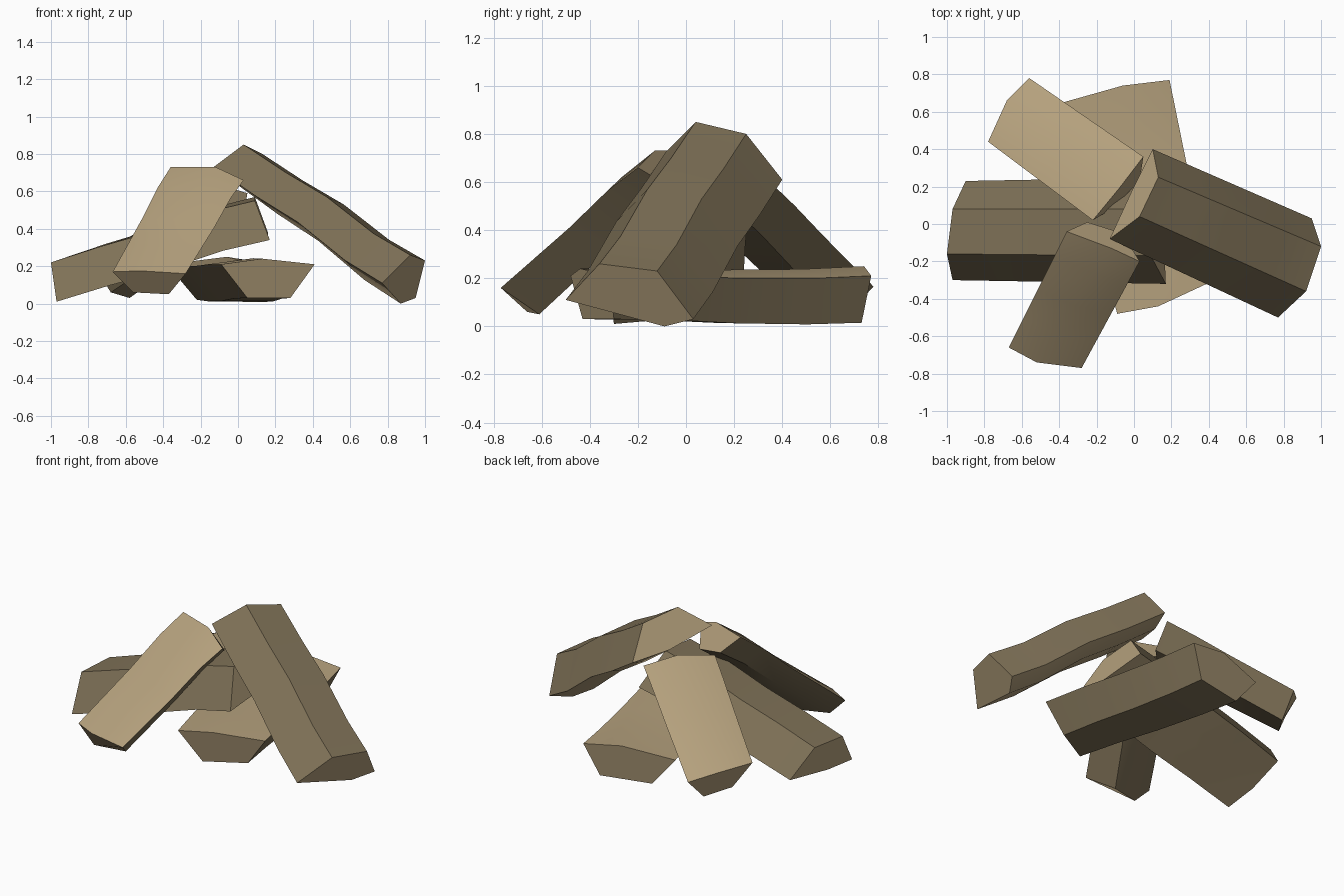
import bpy, bmesh, math
from mathutils import Vector

if "Cube" in bpy.data.objects:
    bpy.data.objects.remove(bpy.data.objects["Cube"])


def material(name, color):
    mat = bpy.data.materials.new(name)
    mat.diffuse_color = color
    mat.use_nodes = True
    mat.node_tree.nodes["Principled BSDF"].inputs["Base Color"].default_value = mat.diffuse_color
    return mat


bark = material("bark", (0.21, 0.165, 0.095, 1))
split = material("split_wood", (0.46, 0.355, 0.205, 1))
RINGS = (0, 0.25, 0.5, 0.78, 1)


def log(name, start, end, lift, cut_sides):
    """Split log: five-sided ends joined by rings with a small lift each.
    cut_sides are the sides of bare split wood, the rest is bark."""
    bm = bmesh.new()
    rings = []
    for t, dz in zip(RINGS, (0, *lift, 0)):
        rings.append([bm.verts.new(Vector(a).lerp(Vector(b), t) + Vector((0, 0, dz)))
                      for a, b in zip(start, end)])
    n = len(start)
    for r0, r1 in zip(rings, rings[1:]):
        for i in range(n):
            j = (i + 1) % n
            face = bm.faces.new((r0[i], r0[j], r1[j], r1[i]))
            face.material_index = int(i in cut_sides)
    for ring in (rings[0], rings[-1]):
        bm.faces.new(ring).material_index = 1
    bmesh.ops.recalc_face_normals(bm, faces=bm.faces)
    me = bpy.data.meshes.new(name)
    bm.to_mesh(me)
    bm.free()
    me.materials.append(bark)
    me.materials.append(split)
    ob = bpy.data.objects.new(name, me)
    bpy.context.collection.objects.link(ob)
    bpy.context.view_layer.objects.active = ob
    ob.select_set(True)
    bpy.ops.object.shade_smooth_by_angle(angle=math.radians(30))
    ob.select_set(False)


# Tall log leaning down to the right, split side underneath
log("right_log",
    [(-.13, -.08, .73), (.03, .04, .85), (.13, .25, .80), (.10, .40, .61), (-.01, .18, .64)],
    [(.77, -.50, .11), (.92, -.36, .26), (1, -.12, .23), (.95, .03, .03), (.87, -.09, .0)],
    (0, .015, -.015), (3, 4))

# Low log pointing left, split side underneath
log("left_log",
    [(-.97, -.30, .01), (-1, -.16, .22), (-.97, .08, .23), (-.90, .23, .06), (-.96, -.07, .03)],
    [(.17, -.32, .34), (.09, -.17, .55), (.09, .08, .57), (.16, .25, .38), (.16, -.08, .35)],
    (.005, 0, .015), (3, 4))

# Log leaning toward the front, split side up
log("front_log",
    [(-.67, -.66, .17), (-.52, -.74, .175), (-.28, -.77, .16), (-.37, -.61, .05), (-.56, -.66, .06)],
    [(-.36, -.04, .73), (-.12, -.13, .73), (.03, -.20, .66), (-.06, -.05, .57), (-.25, .01, .62)],
    (0, 0, .015), (0, 1))

# Log leaning toward the back left, split side up
log("back_log",
    [(-.56, .78, .165), (-.68, .66, .21), (-.78, .44, .22), (-.68, .50, .06), (-.58, .65, .03)],
    [(.05, .36, .59), (-.08, .19, .63), (-.22, .02, .60), (-.12, .08, .44), (.03, .23, .46)],
    (0, 0, .005), (0, 1))

# Log lying flat underneath, split side up
log("base_log",
    [(-.09, -.48, .21), (.13, -.44, .24), (.41, -.31, .21), (.28, -.30, .03), (.05, -.43, .03)],
    [(-.38, .65, .21), (-.06, .74, .25), (.19, .77, .21), (.10, .73, .015), (-.22, .66, .02)],
    (0, -.01, -.01), (0, 1))
